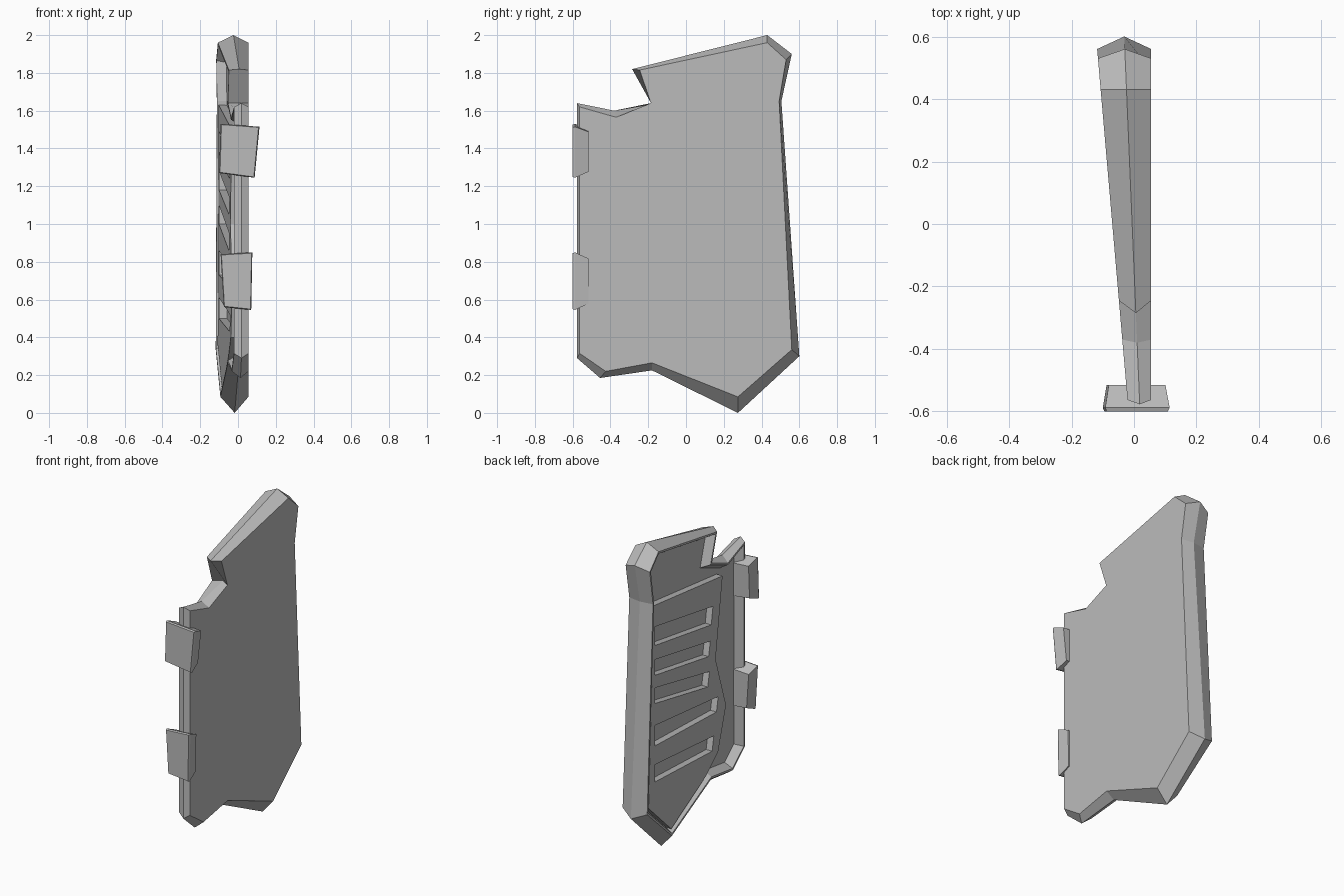
import bpy, bmesh

cube = bpy.data.objects.get("Cube")
if cube:
    bpy.data.objects.remove(cube, do_unlink=True)

grey = bpy.data.materials.new("plain_grey")
grey.use_nodes = True
COLOUR = (0.5, 0.5, 0.5, 1)
grey.diffuse_color = COLOUR
grey.node_tree.nodes["Principled BSDF"].inputs["Base Color"].default_value = COLOUR


def back_x(y):
    """Sloping back plane: the plate is thicker towards +y."""
    return -0.0695 - 0.0866 * y


def ridge_x(y):
    return -0.006 - 0.042 * y


def finish(bm, name):
    bmesh.ops.recalc_face_normals(bm, faces=bm.faces)
    mesh = bpy.data.meshes.new(name)
    bm.to_mesh(mesh)
    bm.free()
    mesh.materials.append(grey)
    obj = bpy.data.objects.new(name, mesh)
    bpy.context.collection.objects.link(obj)
    return obj


def loft(bm, rings):
    """Skin a list of equal-length point rings; returns the two caps."""
    loops = [[bm.verts.new(p) for p in ring] for ring in rings]
    for a, b in zip(loops, loops[1:]):
        for i in range(len(a)):
            j = (i + 1) % len(a)
            bm.faces.new((a[i], a[j], b[j], b[i]))
    return bm.faces.new(loops[0]), bm.faces.new(loops[-1])


def prism(bm, outline, near, far):
    """Extrude a (y, z) outline between two offsets from the back plane."""
    loft(bm, [[(back_x(y) + d, y, z) for y, z in outline] for d in (near, far)])


# Plate: outer ridge outline and the smaller outline of both faces, as (y, z)
outer = [(0.43, 2.0), (0.56, 1.9), (0.505, 1.65), (0.6, 0.3), (0.275, 0.0),
         (-0.18, 0.225), (-0.455, 0.185), (-0.577, 0.29), (-0.577, 1.64),
         (-0.38, 1.6), (-0.15, 1.64), (-0.285, 1.82)]
inner = [(0.43, 1.96), (0.53, 1.87), (0.493, 1.65), (0.56, 0.335), (0.275, 0.085),
         (-0.18, 0.265), (-0.425, 0.22), (-0.563, 0.315), (-0.563, 1.62),
         (-0.37, 1.565), (-0.185, 1.64), (-0.245, 1.815)]
bm = bmesh.new()
flat_face, back_face = loft(bm, [
    [(0.055, y, z) for y, z in inner],
    [(ridge_x(y), y, z) for y, z in outer],
    [(back_x(y), y, z) for y, z in inner]])
bmesh.ops.recalc_face_normals(bm, faces=bm.faces)
# Narrow rim, then a sloped wall down to the recessed floor
bmesh.ops.inset_individual(bm, faces=[back_face], thickness=0.012, use_even_offset=True)
bmesh.ops.inset_individual(bm, faces=[back_face], thickness=0.028, depth=-0.05,
                           use_even_offset=True)
finish(bm, "plate")

# Raised panel inside the recess
bm = bmesh.new()
prism(bm, [(0.47, 1.63), (-0.32, 1.5), (-0.24, 1.0), (-0.36, 0.66), (-0.27, 0.4),
           (-0.13, 0.3), (0.27, 0.125), (0.53, 0.36)], 0.008, 0.055)
panel = finish(bm, "slatted_panel")

# Slots: bottom and top height at the thick end, the same at the thin end, end y
slots = [(1.37, 1.49, 1.24, 1.35, -0.21), (1.18, 1.28, 1.05, 1.14, -0.18),
         (1.0, 1.1, 0.86, 0.95, -0.17), (0.73, 0.86, 0.66, 0.75, -0.27),
         (0.5, 0.61, 0.43, 0.52, -0.22)]
bm = bmesh.new()
for low, high, end_low, end_high, end in slots:
    prism(bm, [(0.455, low), (0.455, high), (end, end_high), (end + 0.02, end_low)],
          -0.03, 0.09)
cutter = finish(bm, "slot_cutter")
cutter.hide_render = True
cut = panel.modifiers.new("slots", 'BOOLEAN')
cut.operation = 'DIFFERENCE'
cut.solver = 'EXACT'
cut.object = cutter
graph = bpy.context.evaluated_depsgraph_get()
cut_mesh = bpy.data.meshes.new_from_object(panel.evaluated_get(graph))
panel.modifiers.clear()
panel.data = cut_mesh
bpy.data.objects.remove(cutter, do_unlink=True)


# Clips on the thin edge: widest just behind the front, tapered to the back
def clip(name, corners):
    cx = sum(x for x, z in corners) / 4
    cz = sum(z for x, z in corners) / 4
    rings = []
    for y, sx, sz in ((-0.6, 0.95, 0.97), (-0.588, 1, 1), (-0.515, 0.88, 0.78)):
        rings.append([(cx + (x - cx) * sx, y, cz + (z - cz) * sz) for x, z in corners])
    bm = bmesh.new()
    loft(bm, rings)
    finish(bm, name)


clip("upper_clip", [(-0.092, 1.53), (0.114, 1.515), (0.088, 1.245), (-0.1, 1.27)])
clip("lower_clip", [(-0.092, 0.84), (0.076, 0.85), (0.07, 0.545), (-0.075, 0.56)])
